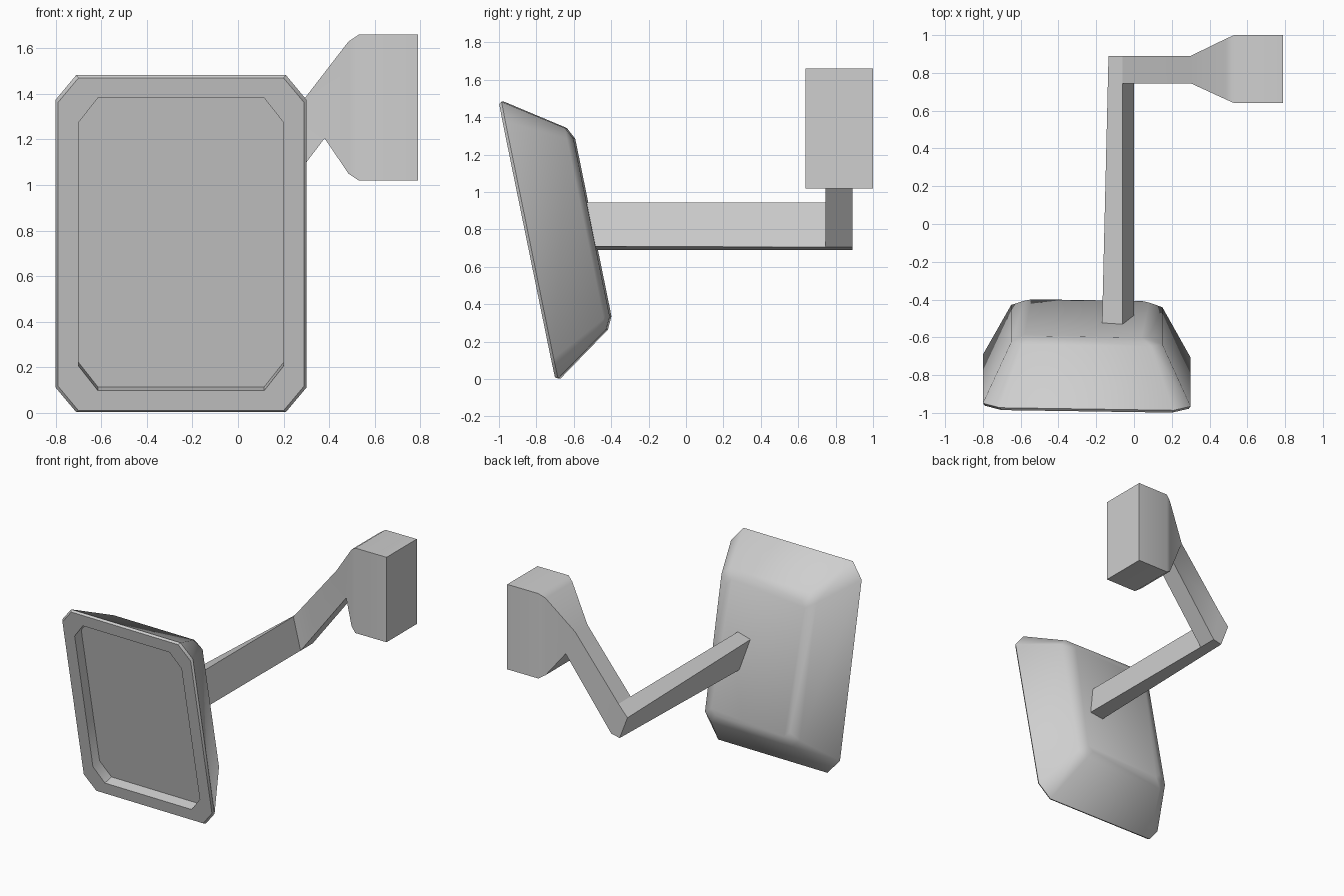
import bpy, bmesh, math
from mathutils import Vector

cube = bpy.data.objects.get("Cube")
if cube:
    bpy.data.objects.remove(cube, do_unlink=True)

GREY = (0.62, 0.62, 0.62, 1)
grey = bpy.data.materials.new("light_grey")
grey.use_nodes = True
grey.diffuse_color = GREY
grey.node_tree.nodes["Principled BSDF"].inputs["Base Color"].default_value = GREY


def loft(name, sections, angle):
    """Skin a row of closed sections and cap both ends."""
    bm = bmesh.new()
    rings = [[bm.verts.new(p) for p in s] for s in sections]
    n = len(rings[0])
    for a, b in zip(rings, rings[1:]):
        for i in range(n):
            j = (i + 1) % n
            bm.faces.new((a[i], a[j], b[j], b[i]))
    bm.faces.new(rings[0])
    bm.faces.new(rings[-1])
    bmesh.ops.recalc_face_normals(bm, faces=bm.faces)
    mesh = bpy.data.meshes.new(name)
    bm.to_mesh(mesh)
    bm.free()
    mesh.materials.append(grey)
    obj = bpy.data.objects.new(name, mesh)
    bpy.context.collection.objects.link(obj)
    bpy.ops.object.select_all(action="DESELECT")
    obj.select_set(True)
    bpy.context.view_layer.objects.active = obj
    bpy.ops.object.shade_smooth_by_angle(angle=math.radians(angle))
    return obj


# Mirror housing: chamfered rectangles stacked along the tilted depth axis
UP = Vector((0, -0.2, 0.98))
BACK = Vector((0, 0.98, 0.2))
CENTRE = Vector((-0.25, -0.692, 0)) + UP * 0.755


def ring(depth, hx, hz, cx, cz):
    corners = []
    for sx, sz in ((1, 1), (-1, 1), (-1, -1), (1, -1)):
        pair = [(sx * hx, sz * (hz - cz)), (sx * (hx - cx), sz * hz)]
        corners += pair if sx == sz else pair[::-1]
    pts = []
    for x, v in corners:
        p = CENTRE + UP * v + BACK * depth
        pts.append((p.x + x, p.y - 0.015 * x, p.z))
    return pts


loft("mirror_housing", [
    ring(0.08, 0.45, 0.655, 0.085, 0.11),    # recessed glass
    ring(0.0, 0.45, 0.655, 0.085, 0.11),     # opening
    ring(0.0, 0.54, 0.745, 0.09, 0.11),      # front rim
    ring(0.015, 0.55, 0.755, 0.09, 0.11),
    ring(0.317, 0.40, 0.55, 0.06, 0.06),     # back shoulder
    ring(0.35, 0.33, 0.485, 0.04, 0.04),     # back face
], 40)

# Arm running back from the housing to the elbow
front = [(-0.06, 0.945), (0, 0.71), (-0.11, 0.69), (-0.17, 0.92)]
elbow = [(-0.06, 0.945), (0, 0.705), (-0.07, 0.69), (-0.135, 0.86)]
loft("support_arm", [
    [(x, -0.57, z) for x, z in front],
    [(x, 0.89, z) for x, z in elbow],
], 30)


# Crank rising sideways and flaring into the mounting block
def section(top, low, y0, y1):
    return [(top[0], y0, top[1]), (top[0], y1, top[1]),
            (low[0], y1, low[1]), (low[0], y0, low[1])]


loft("crank_and_mount", [
    section((-0.06, 0.945), (0, 0.705), 0.745, 0.89),
    section((0.30, 1.39), (0.38, 1.205), 0.745, 0.89),
    section((0.485, 1.63), (0.485, 1.05), 0.66, 0.98),
    section((0.53, 1.66), (0.53, 1.02), 0.64, 1.0),
    section((0.79, 1.66), (0.79, 1.02), 0.64, 1.0),
], 40)
